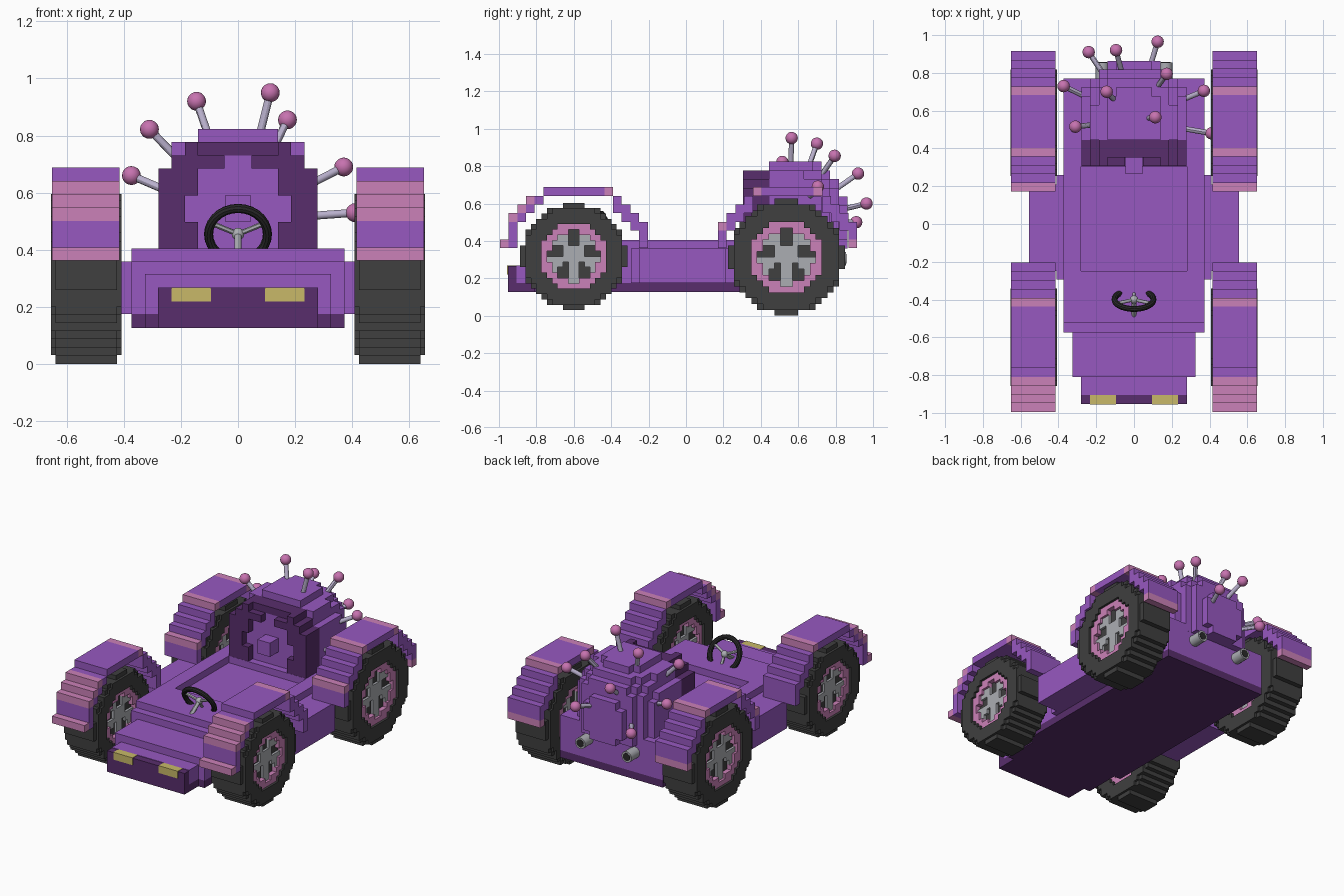
import bpy, bmesh, math
from mathutils import Vector

if "Cube" in bpy.data.objects:
    bpy.data.objects.remove(bpy.data.objects["Cube"], do_unlink=True)


def material(name, r, g, b):
    m = bpy.data.materials.new(name)
    m.use_nodes = True
    m.diffuse_color = (r, g, b, 1)
    m.node_tree.nodes["Principled BSDF"].inputs["Base Color"].default_value = (r, g, b, 1)
    return m


PURPLE = material("purple paint", .31, .098, .53)
DARK = material("dark purple", .098, .027, .15)
PINK = material("pink trim", .60, .22, .48)
RUBBER = material("tire rubber", .05, .05, .05)
METAL = material("grey metal", .41, .42, .45)
YELLOW = material("headlight yellow", .58, .485, .14)
BLACK = material("black grip", .022, .022, .022)
ROD = material("lavender rod", .48, .43, .60)
KNOB = material("pink knob", .57, .17, .43)
V = .0465  # voxel size


def finish(name, bm, mats, smooth=False):
    mesh = bpy.data.meshes.new(name)
    bm.to_mesh(mesh)
    bm.free()
    for m in mats:
        mesh.materials.append(m)
    ob = bpy.data.objects.new(name, mesh)
    bpy.context.collection.objects.link(ob)
    if smooth:
        bpy.ops.object.select_all(action='DESELECT')
        ob.select_set(True)
        bpy.context.view_layer.objects.active = ob
        bpy.ops.object.shade_smooth_by_angle()
    return ob


def box(name, x, y, z, mat):
    """Box from (min, max) ranges."""
    bm = bmesh.new()
    bmesh.ops.create_cube(bm, size=1)
    for v in bm.verts:
        v.co = [lo + (c + .5) * (hi - lo) for c, (lo, hi) in zip(v.co, (x, y, z))]
    return finish(name, bm, [mat])


def voxels(name, cells, origin, size, mats):
    """Mesh of the exposed faces of {(i, j, k): material index}."""
    bm = bmesh.new()
    cache = {}

    def vert(p):
        if p not in cache:
            cache[p] = bm.verts.new([o + c * s for o, c, s in zip(origin, p, size)])
        return cache[p]

    for cell, mat in cells.items():
        for a in range(3):
            for side in (0, 1):
                near = list(cell)
                near[a] += 2 * side - 1
                if tuple(near) in cells:
                    continue
                loop = []
                for du, dv in ((0, 0), (1, 0), (1, 1), (0, 1)):
                    p = list(cell)
                    p[a] += side
                    p[(a + 1) % 3] += du
                    p[(a + 2) % 3] += dv
                    loop.append(vert(tuple(p)))
                bm.faces.new(loop if side else loop[::-1]).material_index = mat
    return finish(name, bm, mats)


def rod(name, a, b, r, mat, sides=12):
    a, b = Vector(a), Vector(b)
    bm = bmesh.new()
    bmesh.ops.create_cone(bm, cap_ends=True, segments=sides, radius1=r, radius2=r, depth=(b - a).length)
    ob = finish(name, bm, [mat], True)
    ob.location = (a + b) / 2
    ob.rotation_euler = (b - a).to_track_quat('Z', 'Y').to_euler()
    return ob


def ball(name, p, r, mat):
    bm = bmesh.new()
    bmesh.ops.create_uvsphere(bm, u_segments=16, v_segments=10, radius=r)
    finish(name, bm, [mat], True).location = p


# Chassis: dark floor, stepped nose, sponsons and a sunken cockpit
for i, (w, front) in enumerate(((.372, -.575), (.325, -.81), (.28, -.95))):
    box(f"floor_{i}", (-w, w), (front, .77 if i == 0 else -.5), (.127, .175), DARK)
box("body", (-.372, .372), (-.575, .77), (.175, .36), PURPLE)
box("nose_step_upper", (-.325, .325), (-.81, -.57), (.175, .315), PURPLE)
box("nose_step_lower", (-.28, .28), (-.905, -.8), (.175, .268), PURPLE)
box("front_bumper", (-.28, .28), (-.953, -.905), (.127, .265), DARK)
box("front_deck", (-.372, .372), (-.525, -.25), (.36, .405), PURPLE)
box("rear_deck", (-.372, .372), (.305, .77), (.36, .405), PURPLE)
box("sponson_inner", (-.41, .41), (-.295, .26), (.175, .36), PURPLE)
box("sponson_outer", (-.555, .555), (-.25, .21), (.175, .36), PURPLE)

# Seat: dark shell with a purple inset and a small cushion
shell = {}
outer = (6, 6, 6, 6, 6, 6, 5, 4)
inset = (3, 3, 4, 4, 3, 3, 1, 0)
for k in range(8):
    for i in range(-outer[k], outer[k]):
        inner = abs(i + .5) < inset[k]
        for j in range(3):
            if j == 0 and (inner or (k == 7 and abs(i + .5) < 3)):
                continue
            shell[i, j, k] = 1 if inner and j == 1 else 0
voxels("seat_shell", shell, (0, .306, .405), (V, V, V), [DARK, PURPLE])
box("seat_cushion", (-.046, .046), (.265, .36), (.5, .59), PURPLE)

# Stepped dome behind the seat
dome = {}
for i in range(-6, 6):
    for j in range(9):
        for k in range(-1, 9):
            x, y, z = (i + .5) * V, .445 + (j + .5) * V, .405 + (k + .5) * V
            if sum(abs(d) ** 2.5 for d in (x / .29, (y - .55) / .307, (z - .5) / .33)) < 1:
                dome[i, j, k] = 0
voxels("engine_dome", dome, (0, .445, .405), (V, V, V), [PURPLE])

# Stepped fenders: (lowest, highest) row of each column, front to back
rise = [(0, 2), (2, 3), (3, 4), (4, 5)]
rear_arch = rise + [(6, 6)] * 8 + rise[::-1]
front_arch = [(0, 0), (0, 3), (3, 4), (4, 5), (5, 5)] + [(6, 6)] * 8 + rise[::-1]


def fender(name, x, y, arch, pink):
    cells = {}
    for j, (lo, hi) in enumerate(arch):
        for k in range(lo, hi + 1):
            cells[0, j, k] = int(k == hi and j in pink)
    if arch is rear_arch:
        cells[0, len(arch) - 1, 0] = 1
    voxels(name, cells, (x - .118, y, .362), (.236, V, V), [PURPLE, PINK])


# Stepped wheels: tire, pink rim, grey hub with five openings
def wheel(name, x, y, z, r):
    cells = {}
    for j in range(-10, 10):
        for k in range(-10, 10):
            a, b = j + .5, k + .5
            d = math.hypot(a, b)
            if d > 9.75:
                continue
            hole = math.cos(5 * (math.atan2(b, a) - math.pi / 2)) > .3 and d > 2
            if d > 6.3:
                mat, inset = 0, 0
            elif d > 4.6:
                mat, inset = 1, 1
            else:
                mat, inset = (0, 3) if hole else (2, 2)
            if d > 9.2:
                inset = 1
            for i in range(inset, 16 - inset):
                cells[i, j, k] = mat
    voxels(name, cells, (x - .1225, y, z), (.245 / 16, r / 10, r / 10), [RUBBER, PINK, METAL])


for side, s in (("left", 1), ("right", -1)):
    fender(f"front_fender_{side}", s * .533, -.995, front_arch, (0, 1, 2, 3, 12))
    fender(f"rear_fender_{side}", s * .533, .171, rear_arch, (0, 4, 11))
    wheel(f"front_wheel_{side}", s * .531, -.6, .317, .287)
    wheel(f"rear_wheel_{side}", s * .531, .537, .313, .313)
    # Cockpit sills, headlights and exhausts
    box(f"cockpit_sill_{side}", sorted((s * .28, s * .372)), (-.25, .305), (.36, .405), PURPLE)
    box(f"headlight_{side}", sorted((s * .095, s * .233)), (-.956, -.904), (.22, .268), YELLOW)
    rod(f"exhaust_{side}", (s * .168, .75, .305), (s * .168, .855, .305), .036, METAL, 16)
    rod(f"exhaust_bore_{side}", (s * .168, .85, .305), (s * .168, .857, .305), .025, BLACK, 16)

# Steering wheel
hub = Vector((0, -.4, .455))
tilt = math.radians(-61)
bpy.ops.mesh.primitive_torus_add(location=hub, rotation=(tilt, 0, 0), major_radius=.103,
                                 minor_radius=.016, major_segments=28, minor_segments=10)
grip = bpy.context.object
grip.name = "steering_wheel"
grip.data.materials.append(BLACK)
bpy.ops.object.shade_smooth_by_angle()
for n, deg in enumerate((90, 205, 335)):
    c, t = math.cos(math.radians(deg)), math.sin(math.radians(deg))
    end = hub + .1 * Vector((c, t * math.cos(tilt), t * math.sin(tilt)))
    rod(f"steering_spoke_{n}", hub, end, .009, METAL)
ball("steering_hub", hub, .022, METAL)
rod("steering_column", hub, hub + Vector((0, -.1, -.07)), .013, METAL)

# Knobbed rods radiating from the dome
center = Vector((0, .55, .5))
tips = [(.113, .565, .95), (-.145, .70, .92), (.173, .795, .855), (-.31, .515, .822),
        (-.373, .73, .66), (.37, .705, .69), (.41, .48, .53),
        (.125, .965, .60), (-.095, .92, .76), (-.24, .91, .50)]
for n, tip in enumerate(tips):
    rod(f"antenna_rod_{n}", center.lerp(Vector(tip), .5), tip, .014, ROD)
    ball(f"antenna_knob_{n}", tip, .033, KNOB)
